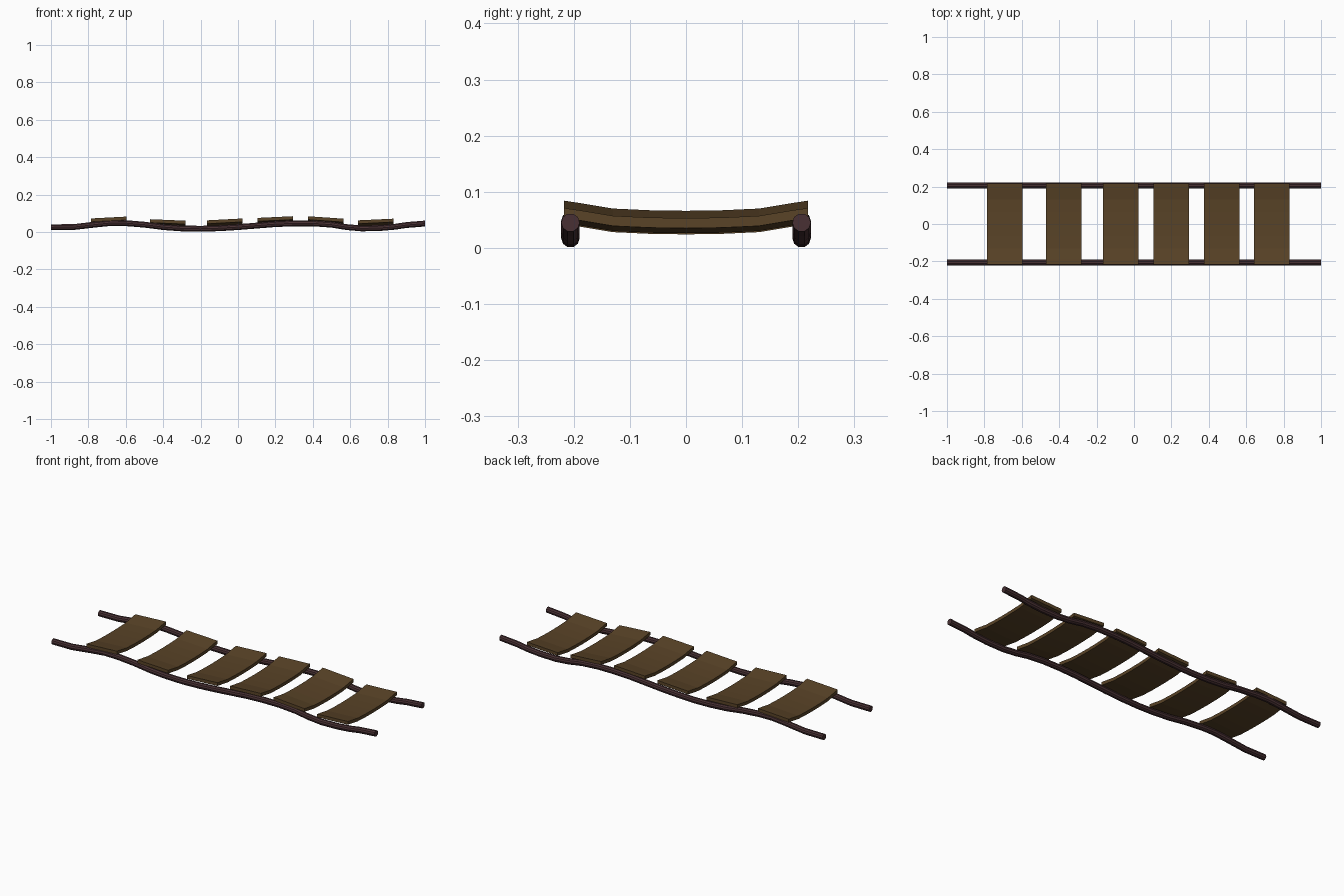
import bpy, bmesh, math

if "Cube" in bpy.data.objects:
    bpy.data.objects.remove(bpy.data.objects["Cube"])


def material(name, rgb):
    m = bpy.data.materials.new(name)
    m.diffuse_color = (*rgb, 1)
    m.use_nodes = True
    m.node_tree.nodes["Principled BSDF"].inputs["Base Color"].default_value = m.diffuse_color
    return m


ROPE = material("dark_rope", (0.065, 0.03, 0.033))
WOOD = material("old_wood", (0.10, 0.056, 0.02))


def finish(name, bm, mat):
    bmesh.ops.recalc_face_normals(bm, faces=bm.faces)
    me = bpy.data.meshes.new(name)
    bm.to_mesh(me)
    bm.free()
    me.materials.append(mat)
    ob = bpy.data.objects.new(name, me)
    bpy.context.collection.objects.link(ob)


def skin(bm, rings):
    # bridge matching rings of points and cap both ends
    rows = [[bm.verts.new(p) for p in r] for r in rings]
    n = len(rows[0])
    for a, b in zip(rows, rows[1:]):
        for i in range(n):
            j = (i + 1) % n
            bm.faces.new((a[i], a[j], b[j], b[i]))
    bm.faces.new(rows[0])
    bm.faces.new(rows[-1])


# side ropes: a wavy path of (x, z)
PATH = [(-1, .025), (-.88, .026), (-.76, .04), (-.68, .048), (-.6, .047), (-.5, .039),
        (-.4, .026), (-.3, .019), (-.2, .017), (-.1, .02), (0, .026), (.1, .034),
        (.2, .042), (.3, .046), (.4, .046), (.5, .039), (.58, .026), (.66, .019),
        (.76, .021), (.84, .028), (.9, .037), (1, .045)]


def rope(name, y, r=0.0165, sides=10):
    bm = bmesh.new()
    rings = []
    for x, z in PATH:
        rings.append([(x, y + r * math.cos(math.tau * k / sides),
                       z + r * math.sin(math.tau * k / sides)) for k in range(sides)])
    skin(bm, rings)
    finish(name, bm, ROPE)


rope("front_rope", -0.206)
rope("back_rope", 0.206)

# sagging planks: centre x, top height at left and right edge
PLANKS = [(-.692, .072, .082), (-.375, .068, .060), (-.07, .062, .072),
          (.198, .075, .084), (.468, .084, .071), (.737, .062, .071)]
SAG = [(-.217, 0), (-.19, -.004), (-.13, -.014), (-.065, -.017), (0, -.018),
       (.065, -.017), (.13, -.014), (.19, -.004), (.217, 0)]
HALF, THICK = 0.095, 0.018
for n, (cx, zl, zr) in enumerate(PLANKS, 1):
    bm = bmesh.new()
    x0, x1 = cx - HALF, cx + HALF
    skin(bm, [[(x0, y, zl + s - THICK), (x1, y, zr + s - THICK),
               (x1, y, zr + s), (x0, y, zl + s)] for y, s in SAG])
    finish(f"plank_{n}", bm, WOOD)
